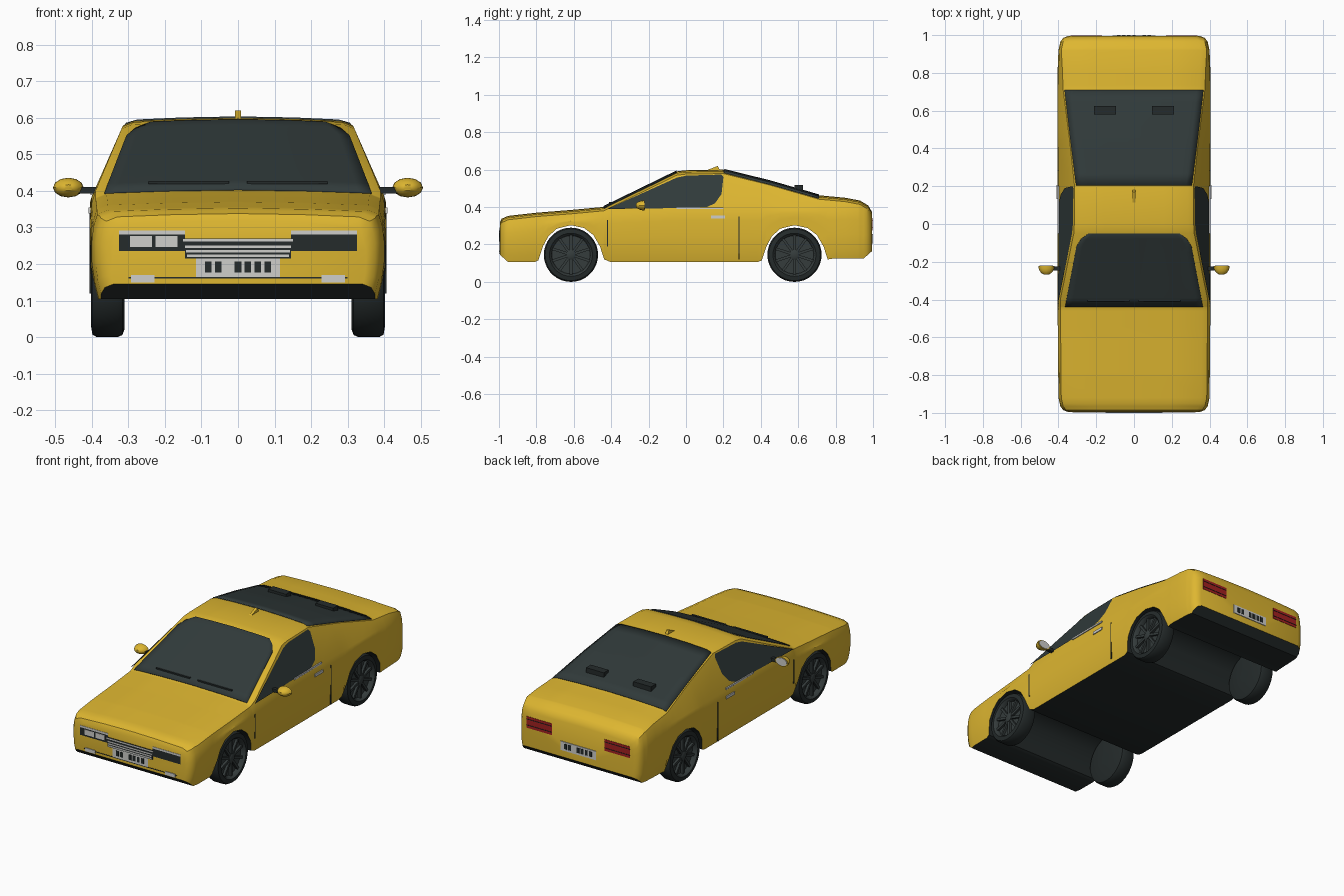
import bpy, bmesh
from math import sin, cos, pi, radians
from mathutils import Matrix, Vector

cube = bpy.data.objects.get("Cube")
if cube:
    bpy.data.objects.remove(cube)


def material(name, *rgb):
    m = bpy.data.materials.new(name)
    m.use_nodes = True
    m.diffuse_color = (*rgb, 1)
    m.node_tree.nodes["Principled BSDF"].inputs["Base Color"].default_value = (*rgb, 1)
    return m


yellow = material("yellow paint", .73, .47, .03)
black = material("black rubber", .018, .024, .024)
glass = material("dark glass", .03, .042, .042)
grey = material("dark wheel grey", .035, .045, .045)
white = material("light grey", .62, .62, .6)
red = material("red lamp", .36, .015, .015)


def finish(name, bm, mats, smooth=True):
    bmesh.ops.recalc_face_normals(bm, faces=bm.faces[:])
    mesh = bpy.data.meshes.new(name)
    bm.to_mesh(mesh)
    bm.free()
    for m in mats:
        mesh.materials.append(m)
    ob = bpy.data.objects.new(name, mesh)
    bpy.context.collection.objects.link(ob)
    if smooth:
        bpy.ops.object.select_all(action='DESELECT')
        ob.select_set(True)
        bpy.context.view_layer.objects.active = ob
        bpy.ops.object.shade_smooth_by_angle(angle=radians(35))
    return ob


def loft(name, rings, mats, rule=None, closed=True):
    """Skin rings of points; rule(ring, segment) picks the material."""
    bm = bmesh.new()
    vs = [[bm.verts.new(p) for p in r] for r in rings]
    n = len(rings[0])
    for i in range(len(rings) - 1):
        for j in range(n if closed else n - 1):
            k = (j + 1) % n
            f = bm.faces.new((vs[i][j], vs[i][k], vs[i + 1][k], vs[i + 1][j]))
            f.material_index = rule(i, j) if rule else 0
    if closed:
        bm.faces.new(vs[0])
        bm.faces.new(vs[-1])
    return finish(name, bm, mats)


def box(name, center, size, mat):
    bm = bmesh.new()
    bmesh.ops.create_cube(bm, size=1, matrix=Matrix.Translation(center) @ Matrix.Diagonal((*size, 1)))
    return finish(name, bm, [mat], False)


def plate(name, x0, x1, z0, z1, mat, layer=0, end=-1):
    """Thin panel on the nose (end -1) or tail (end 1)."""
    depth = .004 + .002 * layer
    box(name, ((x0 + x1) / 2, end * (.995 + depth / 2 - .002), (z0 + z1) / 2), (x1 - x0, depth, z1 - z0), mat)


def lerp(table, y):
    for (a, u), (b, v) in zip(table, table[1:]):
        if y <= b:
            return u + (v - u) * max(0, y - a) / (b - a)
    return table[-1][1]


# Body: top line, underside line with arches, and half width along y
AXLES = (-.615, .58)
ARCH = [(-.175, .115), (-.15, .19), (-.12, .245), (-.075, .285), (0, .303),
        (.07, .288), (.12, .25), (.155, .19), (.178, .12)]
TOP = [(-.995, .315), (-.985, .335), (-.95, .35), (-.8, .367), (-.6, .383), (-.44, .398),
       (-.05, .588), (0, .594), (.2, .597), (.45, .535), (.71, .46), (.85, .447),
       (.93, .432), (.975, .405), (.995, .37)]
BOTTOM = ([(-.995, .145), (-.95, .105), (-.81, .105)] + [(AXLES[0] + a, z) for a, z in ARCH]
          + [(-.4, .105), (.38, .105)] + [(AXLES[1] + a, z) for a, z in ARCH]
          + [(.79, .125), (.95, .125), (.995, .165)])
WIDTH = [(-.995, .35), (-.985, .375), (-.965, .39), (-.92, .4), (-.4, .405),
         (.8, .405), (.92, .4), (.965, .39), (.985, .375), (.995, .35)]


def pillar_x(z):
    return .4 - (z - .385) * .44


def upper(y):
    """Top half of a section, from roof edge to centre."""
    t, hw = lerp(TOP, y), lerp(WIDTH, y)
    w = min(pillar_x(t - .018), hw - .015)
    return [(w, t - .018), (w - .03, t - .006), (w / 2, t), (0, t + .003)]


def section(y):
    hw, bot = lerp(WIDTH, y), lerp(BOTTOM, y)
    belt = min(.385, lerp(TOP, y) - .05)
    half = [(0, bot)]
    for f in (0, .2, .5, .8, 1):
        z = bot + (belt - bot) * f
        half.append((hw - max(0, .18 - z) * .25 - (.005 if f == 1 else 0), z))
    half += upper(y)
    return [(x, y, z) for x, z in half] + [(-x, y, z) for x, z in half[-2:0:-1]]


stations = sorted({round(y, 4) for y, _ in TOP + BOTTOM + WIDTH})
rings = [section(y) for y in stations]
last = len(rings[0]) - 1
loft("body", rings, [yellow, black], lambda i, j: int(j in (0, last)))


# Front and rear glass, laid on the body surface
def top_glass(name, outline):
    rows = []
    y0, y1 = outline[0][0], outline[-1][0]
    for y in sorted({y for y, _ in outline} | {y0 + (y1 - y0) * i / 8 for i in range(9)}):
        hw, edge = lerp(outline, y), upper(y)[::-1]
        xs = [hw * (i / 10 - 1) for i in range(21)]
        rows.append([(x, y, lerp(edge, abs(x)) + .005) for x in xs])
    ob = loft(name, rows, [glass], closed=False)
    mod = ob.modifiers.new("thickness", 'SOLIDIFY')
    mod.thickness, mod.offset = .007, -1


top_glass("windscreen", [(-.44, .365), (-.12, .305), (-.08, .28), (-.05, .24)])
top_glass("rear_window", [(.205, .307), (.45, .338), (.71, .368)])

SIDE_GLASS = [(-.42, .39), (-.05, .557), (0, .568), (.19, .574), (.2, .56), (.19, .47),
              (.155, .42), (.11, .4), (-.15, .393)]
for s, side in ((1, "left"), (-1, "right")):
    # Side window
    bm = bmesh.new()
    bm.faces.new([bm.verts.new((s * (pillar_x(z) + .004), y, z)) for y, z in SIDE_GLASS])
    finish(side + "_side_window", bm, [glass], False)

    # Door trim
    box(side + "_window_trim", (s * .4, .075, .394), (.008, .25, .01), white)
    box(side + "_door_handle", (s * .404, .17, .346), (.01, .075, .016), white)
    box(side + "_front_door_seam", (s * .404, -.42, .26), (.004, .005, .14), black)
    box(side + "_rear_door_seam", (s * .403, .283, .235), (.006, .005, .23), black)

    # Door mirror
    box(side + "_mirror_arm", (s * .41, -.235, .402), (.06, .02, .018), black)
    dome = []
    for y, f in ((-.268, .3), (-.26, .62), (-.248, .85), (-.235, .97), (-.222, 1)):
        dome.append([(s * .464 + .042 * f * cos(a * pi / 6), y, .409 + .027 * f * sin(a * pi / 6))
                     for a in range(12)])
    loft(side + "_mirror", dome, [yellow])
    glass_rings = [[(s * .464 + (p[0] - s * .464) * .85, y, .409 + (p[2] - .409) * .85)
                    for p in dome[-1]] for y in (-.223, -.219)]
    loft(side + "_mirror_glass", glass_rings, [white])

    # Wheels with recessed spoked rims
    PROFILE = [(.31, .03), (.31, .122), (.316, .139), (.33, .145), (.386, .145), (.398, .138),
               (.402, .115), (.393, .106), (.376, .102), (.376, .02)]
    for y0, place in zip(AXLES, ("front", "rear")):
        def circle(x, r):
            return [(s * x, y0 + r * cos(a * pi / 18), .145 + r * sin(a * pi / 18)) for a in range(36)]
        name = f"{side}_{place}_"
        loft(name + "wheel", [circle(x, r) for x, r in PROFILE], [black, grey], lambda i, j: int(i > 5))
        loft(name + "hub", [circle(.37, .025), circle(.392, .025), circle(.396, .018)], [grey])
        bm = bmesh.new()
        for k in range(10):
            turn = Matrix.Rotation(k * pi / 5, 4, 'X')
            move = Matrix.Translation((s * .382, y0, .145)) @ turn @ Matrix.Translation((0, 0, .06))
            bmesh.ops.create_cube(bm, size=1, matrix=move @ Matrix.Diagonal((.016, .014, .09, 1)))
        finish(name + "spokes", bm, [grey], False)

    # Lamps, wipers and rear window pods
    lo, hi = sorted((s * .145, s * .325))
    plate(side + "_headlamp_panel", lo, hi, .236, .281, black)
    plate(side + "_headlamp_strip", lo, hi, .281, .292, white)
    lo, hi = sorted((s * .228, s * .292))
    plate(side + "_fog_lamp", lo, hi, .15, .17, white, 1)
    lo, hi = sorted((s * .17, s * .335))
    plate(side + "_tail_lamp", lo, hi, .275, .342, red, 0, 1)
    for z in (.29, .325):
        plate(side + "_tail_lamp_line", lo, hi, z, z + .003, black, 1, 1)
    wiper = box(side + "_wiper", (s * .135, -.405, .423), (.22, .012, .008), black)
    box(side + "_rear_window_pod", (s * .153, .602, .5), (.115, .045, .035), black)

# Nose: lamps, grille, bumper line
for x in (-.295, -.225):
    plate("headlamp", x, x + .06, .246, .276, white, 1)
plate("grille", -.145, .145, .215, .27, black, 1)
for z, w in ((.261, .15), (.244, .145), (.231, .142), (.219, .14)):
    plate("grille_bar", -w, w, z, z + .007, white, 2)
plate("bumper_line", -.3, .3, .16, .164, black)

# Number panels with plain dark blocks
for end, z, name in ((-1, .165, "front"), (1, .205, "rear")):
    plate(name + "_number_panel", -.115, .115, z, z + .052, white, 1, end)
    for x in (-.081, -.054, 0, .027, .054, .081):
        plate(name + "_panel_block", -end * x - .009, -end * x + .009, z + .012, z + .042, black, 2, end)

# Roof fin
loft("roof_fin", [[(x, .105, .595), (x, .17, .62), (x, .182, .595)] for x in (-.008, .008)], [yellow])
